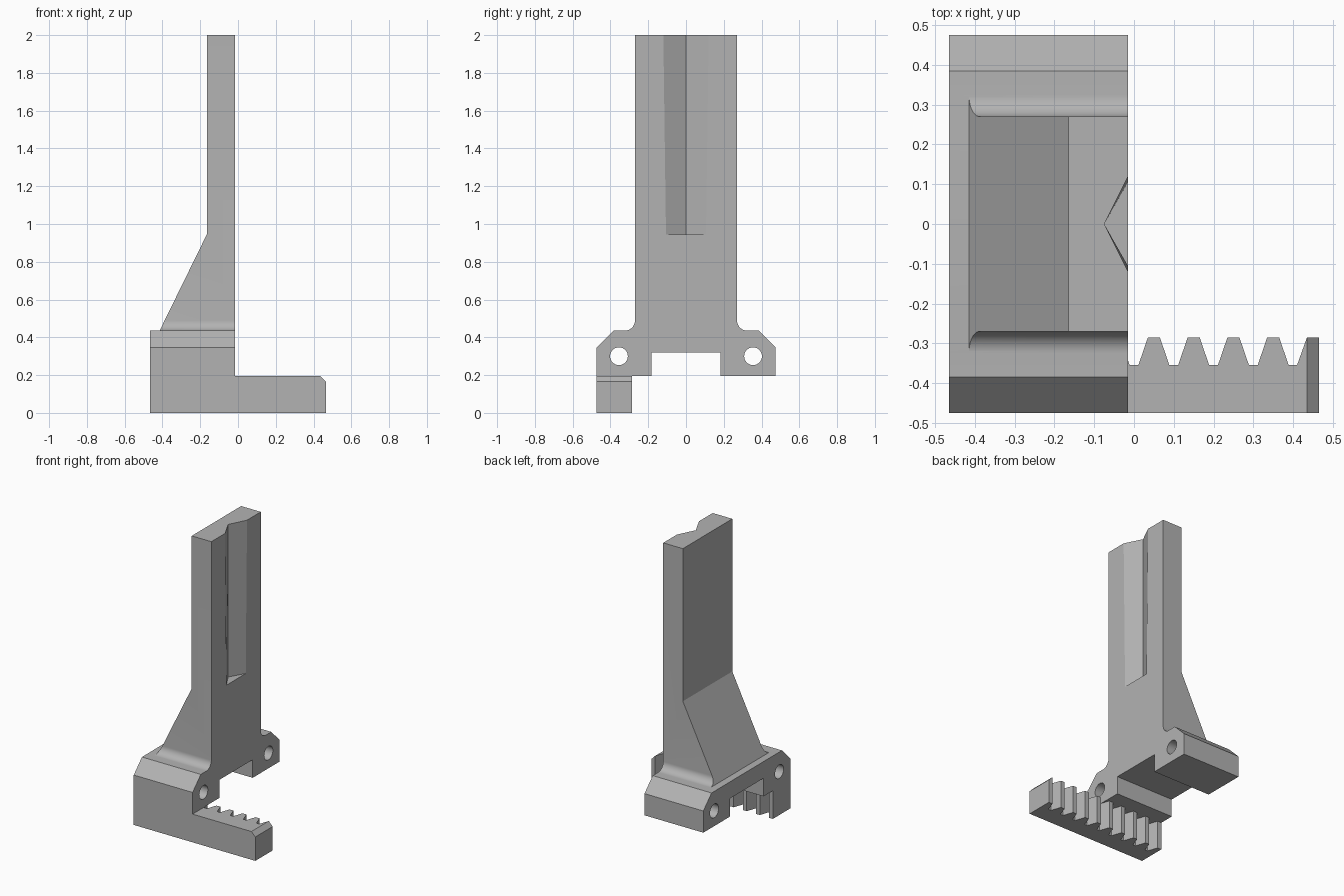
import bpy, bmesh, math
from mathutils import Vector

cube = bpy.data.objects.get("Cube")
if cube:
    bpy.data.objects.remove(cube, do_unlink=True)

grey = bpy.data.materials.new("plain grey")
grey.use_nodes = True
grey.diffuse_color = (0.45, 0.45, 0.45, 1)
grey.node_tree.nodes["Principled BSDF"].inputs["Base Color"].default_value = (0.45, 0.45, 0.45, 1)


def loft(name, start, end):
    """Solid between two matching outlines of 3D points."""
    bm = bmesh.new()
    a = [bm.verts.new(p) for p in start]
    b = [bm.verts.new(p) for p in end]
    bm.faces.new(a)
    bm.faces.new(b[::-1])
    for i in range(len(a)):
        j = (i + 1) % len(a)
        bm.faces.new((a[j], a[i], b[i], b[j]))
    bmesh.ops.recalc_face_normals(bm, faces=bm.faces)
    mesh = bpy.data.meshes.new(name)
    bm.to_mesh(mesh)
    bm.free()
    obj = bpy.data.objects.new(name, mesh)
    bpy.context.collection.objects.link(obj)
    mesh.materials.append(grey)
    return obj


def along_x(name, outline, x0, x1):
    return loft(name, [(x0, y, z) for y, z in outline], [(x1, y, z) for y, z in outline])


def cut(target, cutter):
    mod = target.modifiers.new(cutter.name, "BOOLEAN")
    mod.operation, mod.solver, mod.object = "DIFFERENCE", "EXACT", cutter
    bpy.context.view_layer.objects.active = target
    bpy.ops.object.modifier_apply(modifier=mod.name)
    bpy.data.objects.remove(cutter, do_unlink=True)


BACK, FACE = -0.465, -0.015

# Tower: half outline with notch, chamfered foot and filleted neck, then mirrored
half = [(0.182, 0.32), (0.182, 0.195), (0.475, 0.195), (0.475, 0.345), (0.385, 0.435)]
for i in range(13):
    t = math.radians(90 * i / 12)
    half.append((0.325 - 0.055 * math.sin(t), 0.49 - 0.055 * math.cos(t)))
half.append((0.27, 2.0))
outline = half + [(-y, z) for y, z in reversed(half)]
tower = along_x("tower", outline, BACK, FACE)

# Sloped back of the tower
slope = [(-0.415, 0.4353), (-0.165, 0.945), (-0.165, 2.1), (-0.6, 2.1), (-0.6, 0.4353)]
cut(tower, loft("slope_cutter", [(x, -0.6, z) for x, z in slope], [(x, 0.6, z) for x, z in slope]))

# V groove in the tower face
def vee(w, z):
    return [(FACE, w, z), (-0.075, 0, z), (FACE, -w, z), (0.1, -w, z), (0.1, w, z)]

cut(tower, loft("groove_cutter", vee(0.106, 0.945), vee(0.12, 2.001)))

# Bolt holes through the foot
for side in (-1, 1):
    ring = [(side * 0.355 + 0.047 * math.cos(i * math.pi / 20),
             0.30 + 0.047 * math.sin(i * math.pi / 20)) for i in range(40)]
    cut(tower, along_x("hole_cutter", ring, -0.6, 0.2))

# Toothed rack under the foot
ROOT, TIP, END = -0.355, -0.285, 0.465
plan = [(-END, -0.475), (-END, TIP), (-0.435, TIP), (-0.41, ROOT)]
for k in range(8):
    c = -0.35 + 0.1 * k
    plan += [(c - 0.039, ROOT), (c - 0.015, TIP), (c + 0.015, TIP), (c + 0.039, ROOT)]
plan += [(0.41, ROOT), (0.435, TIP), (END, TIP), (END, -0.475)]
rack = loft("toothed_rack", [(x, y, 0) for x, y in plan], [(x, y, 0.195) for x, y in plan])

# Chamfer on the free end of the rack
bm = bmesh.new()
bm.from_mesh(rack.data)
bmesh.ops.bisect_plane(bm, geom=bm.verts[:] + bm.edges[:] + bm.faces[:], plane_co=Vector((0.435, 0, 0.195)),
                       plane_no=Vector((1, 0, 1)), clear_outer=True)
bmesh.ops.holes_fill(bm, edges=[e for e in bm.edges if e.is_boundary], sides=0)
bmesh.ops.recalc_face_normals(bm, faces=bm.faces)
bm.to_mesh(rack.data)
bm.free()

# Smooth the holes and fillets, keep the flats crisp
for obj in (tower, rack):
    bpy.ops.object.select_all(action="DESELECT")
    obj.select_set(True)
    bpy.context.view_layer.objects.active = obj
    bpy.ops.object.shade_smooth_by_angle(angle=math.radians(20))
